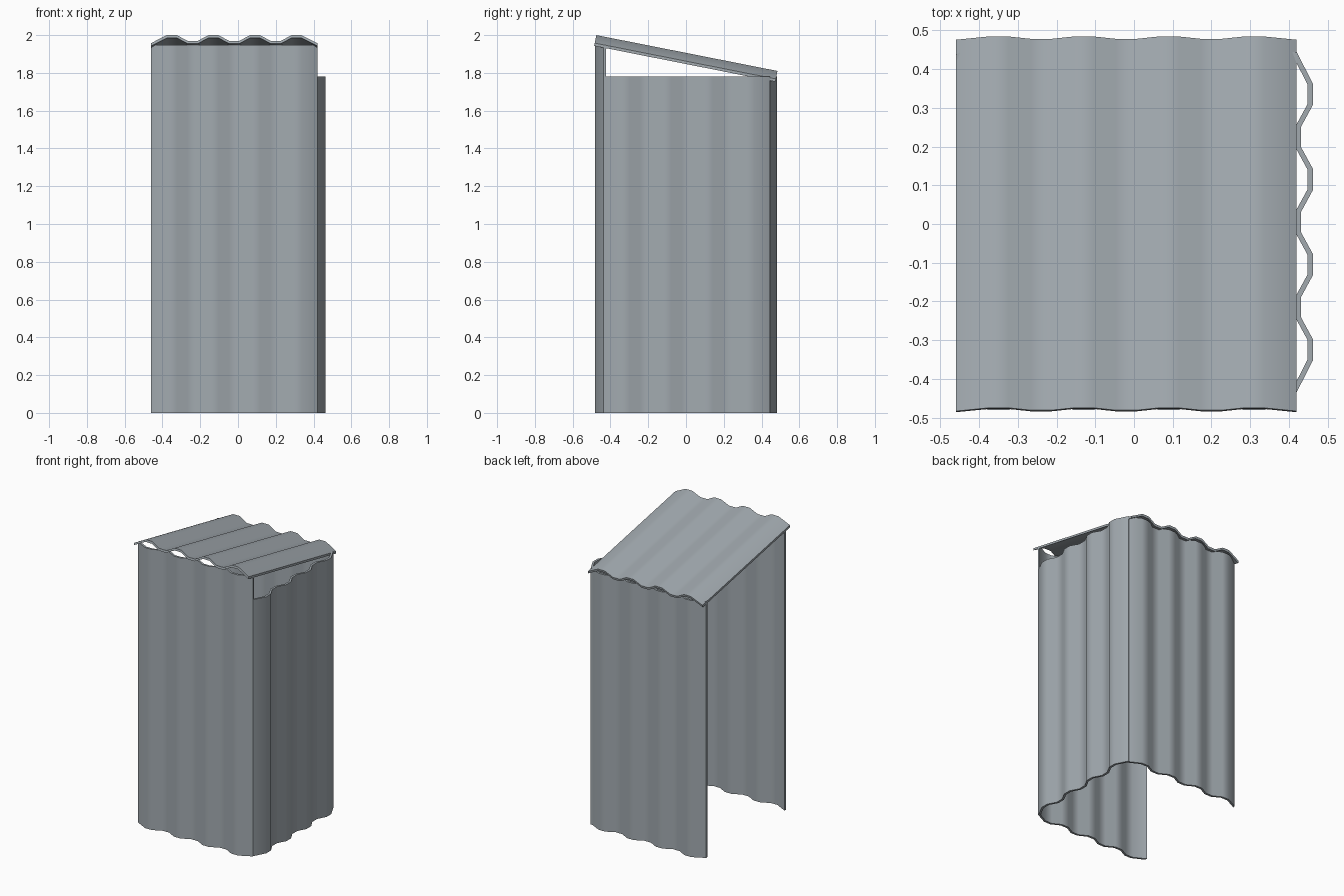
import bpy, bmesh, math
from mathutils import Vector

if "Cube" in bpy.data.objects:
    bpy.data.objects.remove(bpy.data.objects["Cube"])

# one weathered sheet-metal colour
metal = bpy.data.materials.new("grey sheet metal")
metal.diffuse_color = (0.36, 0.40, 0.43, 1)
metal.use_nodes = True
metal.node_tree.nodes["Principled BSDF"].inputs["Base Color"].default_value = metal.diffuse_color

PEAKS = (-0.33, -0.11, 0.11, 0.33)
THICK = 0.015


def wave_profile():
    """Outer line of the sheet: (position across, height), edges at height 0."""
    pts = [(-0.44, 0.0)]
    for i, p in enumerate(PEAKS):
        if i:
            pts.append((p - 0.083, 0.012))
        pts += [(p - 0.026, 0.043), (p + 0.026, 0.043)]
        if i < 3:
            pts.append((p + 0.083, 0.012))
    return pts + [(0.44, 0.0)]


def sheet(name, origin, across, along, out, length):
    """Corrugated sheet: profile in the across/out plane, extruded along."""
    o, a, l, n = (Vector(v) for v in (origin, across, along, out))
    outer = wave_profile()
    inner = [(u, h - THICK) for u, h in reversed(outer)]
    bm = bmesh.new()
    rings = [[bm.verts.new(o + a * u + n * h + l * t) for u, h in outer + inner]
             for t in (0, length)]
    k = len(rings[0])
    for i in range(k):
        j = (i + 1) % k
        bm.faces.new((rings[0][i], rings[0][j], rings[1][j], rings[1][i]))
    # cut ends, as one quad per profile segment
    for r in rings:
        for i in range(len(outer) - 1):
            bm.faces.new((r[i], r[i + 1], r[k - 2 - i], r[k - 1 - i]))
    bmesh.ops.recalc_face_normals(bm, faces=bm.faces)
    me = bpy.data.meshes.new(name)
    bm.to_mesh(me)
    bm.free()
    me.materials.append(metal)
    ob = bpy.data.objects.new(name, me)
    bpy.context.collection.objects.link(ob)
    bpy.ops.object.select_all(action='DESELECT')
    ob.select_set(True)
    bpy.context.view_layer.objects.active = ob
    bpy.ops.object.shade_smooth_by_angle(angle=math.radians(45))
    return ob


# three walls; the left side stays open
up = (0, 0, 1)
sheet("front_wall", (-0.02, -0.438, 0), (1, 0, 0), up, (0, -1, 0), 1.947)
sheet("back_wall", (-0.02, 0.438, 0), (1, 0, 0), up, (0, 1, 0), 1.78)
sheet("right_wall", (0.42, 0.005, 0), (0, 1, 0), up, (1, 0, 0), 1.78)

# roof sloping down to the back
ang = math.atan2(0.19, 0.96)
s, c = math.sin(ang), math.cos(ang)
start = Vector((-0.02, -0.475, 2.0)) - Vector((0, s, c)) * 0.043
sheet("roof", start, (1, 0, 0), (0, c, -s), (0, s, c), 0.978)
